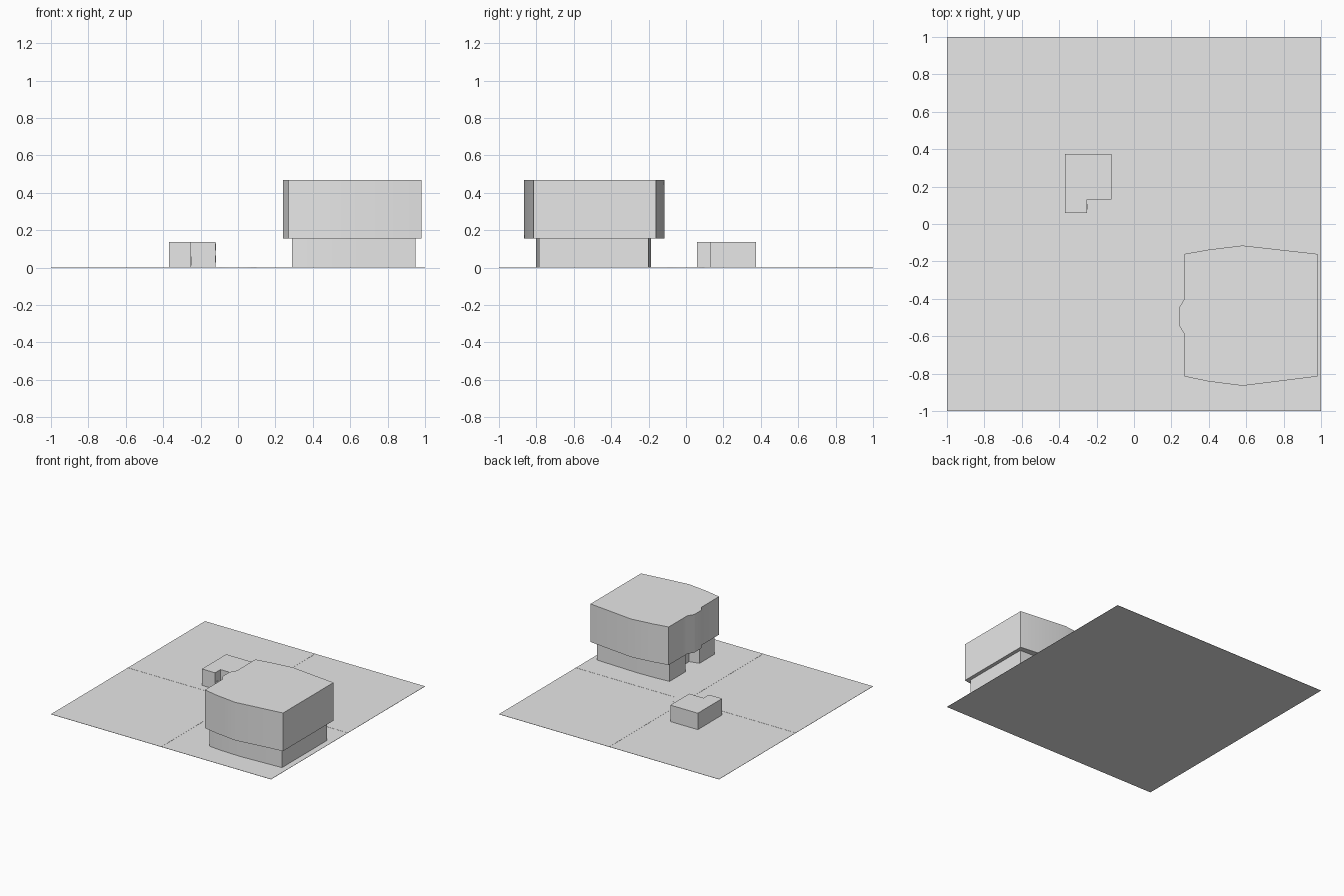
import bpy, bmesh, math
from mathutils import Vector

if "Cube" in bpy.data.objects:
    bpy.data.objects.remove(bpy.data.objects["Cube"])

grey = bpy.data.materials.new("plain_grey")
grey.diffuse_color = (0.8, 0.8, 0.8, 1)
grey.use_nodes = True
grey.node_tree.nodes["Principled BSDF"].inputs["Base Color"].default_value = grey.diffuse_color


def prism(name, outline, z0, z1, smooth=False):
    """Upright solid from a counter-clockwise plan outline."""
    bm = bmesh.new()
    base = bm.faces.new([bm.verts.new((x, y, z0)) for x, y in outline])
    out = bmesh.ops.extrude_face_region(bm, geom=[base])
    top = [v for v in out["geom"] if isinstance(v, bmesh.types.BMVert)]
    bmesh.ops.translate(bm, verts=top, vec=Vector((0, 0, z1 - z0)))
    bmesh.ops.recalc_face_normals(bm, faces=bm.faces)
    mesh = bpy.data.meshes.new(name)
    bm.to_mesh(mesh)
    bm.free()
    mesh.materials.append(grey)
    obj = bpy.data.objects.new(name, mesh)
    bpy.context.collection.objects.link(obj)
    if smooth:
        bpy.ops.object.select_all(action='DESELECT')
        obj.select_set(True)
        bpy.context.view_layer.objects.active = obj
        bpy.ops.object.shade_smooth_by_angle(angle=math.radians(35))
    return obj


def rect(x0, x1, y0, y1):
    return [(x0, y0), (x1, y0), (x1, y1), (x0, y1)]


# Ground with two hairline paths crossing at a small round island
prism("ground", rect(-1, 1, -1, 1), 0, 0.002)
prism("path_across", rect(-1, 1, -0.004, 0.004), 0.001, 0.003)
prism("path_along", rect(-0.004, 0.004, -1, 1), 0.001, 0.003)
prism("path_island", [(0.1 * math.cos(a * math.pi / 12), 0.1 * math.sin(a * math.pi / 12))
                      for a in range(24)], 0.001, 0.003)

# Small L-shaped house
prism("house", [(-0.37, 0.06), (-0.25, 0.06), (-0.25, 0.13),
                (-0.12, 0.13), (-0.12, 0.375), (-0.37, 0.375)], 0, 0.137)
for y in (0.158, 0.305):
    for z in (0.028, 0.093):
        prism("house_window", rect(-0.121, -0.118, y, y + 0.046), z, z + 0.037)
prism("house_door", rect(-0.251, -0.248, 0.078, 0.108), 0.012, 0.06)

# Large building: upper storey with bowed front and back, and a bay on the left
prism("upper_storey", [
    (0.27, -0.815), (0.40, -0.842), (0.58, -0.865), (0.98, -0.815),
    (0.98, -0.16), (0.58, -0.115), (0.40, -0.137), (0.27, -0.16),
    (0.27, -0.40), (0.24, -0.45), (0.24, -0.54), (0.27, -0.59)], 0.157, 0.47, True)

# Narrower ground storey with a recessed entrance under the bay
prism("ground_storey", [
    (0.29, -0.785), (0.40, -0.797), (0.58, -0.803), (0.95, -0.785),
    (0.95, -0.20), (0.58, -0.187), (0.40, -0.192), (0.29, -0.20),
    (0.29, -0.41), (0.37, -0.43), (0.37, -0.57), (0.29, -0.59)], 0.002, 0.157, True)
